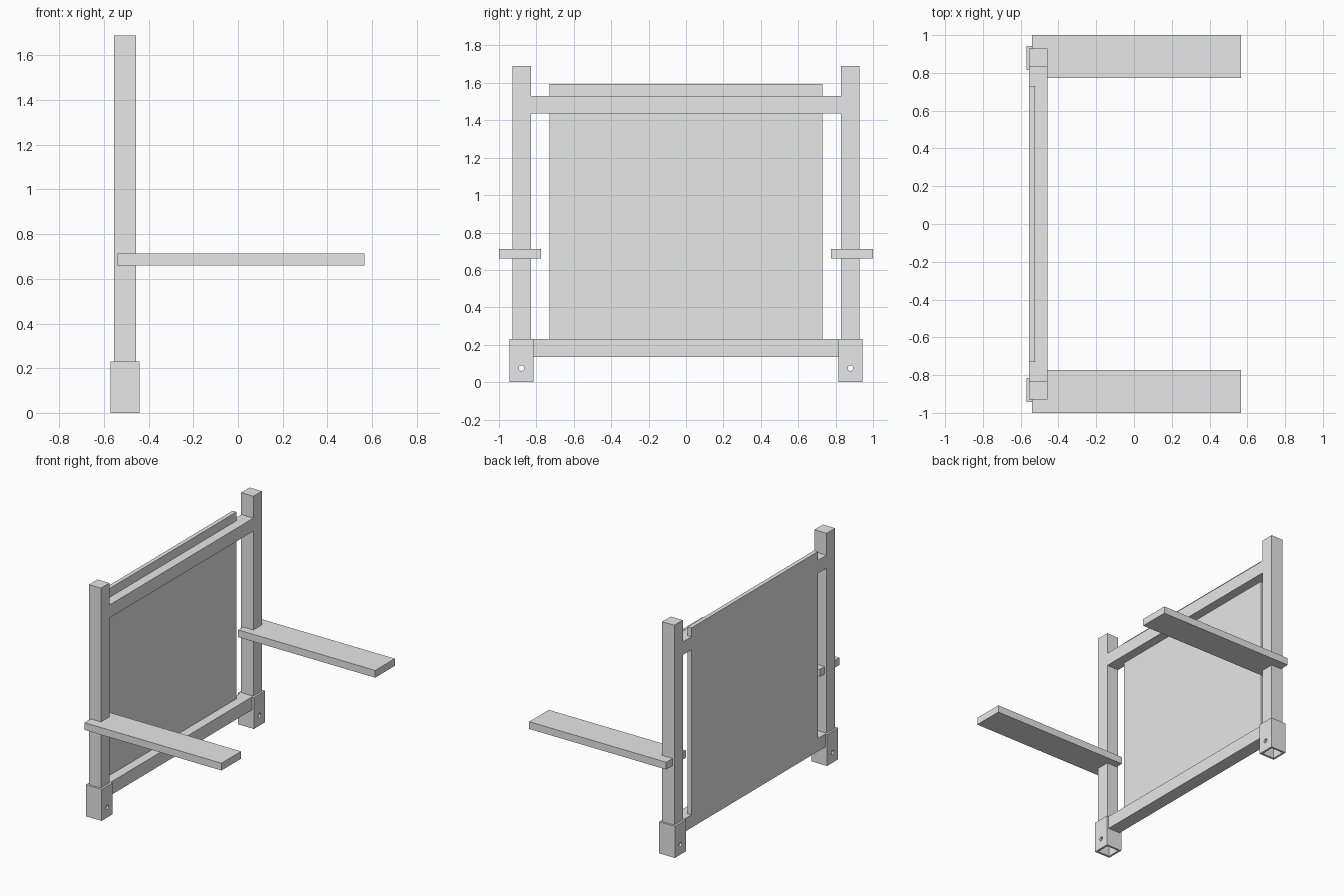
import bpy
import math
from mathutils import Vector

cube = bpy.data.objects.get("Cube")
if cube:
    bpy.data.objects.remove(cube, do_unlink=True)

grey = bpy.data.materials.new("plain grey")
grey.use_nodes = True
grey.diffuse_color = (0.8, 0.8, 0.8, 1)
grey.node_tree.nodes["Principled BSDF"].inputs["Base Color"].default_value = (0.8, 0.8, 0.8, 1)


def box(name, x, y, z):
    """Box spanning the given (low, high) ranges."""
    lo, hi = Vector((x[0], y[0], z[0])), Vector((x[1], y[1], z[1]))
    bpy.ops.mesh.primitive_cube_add(size=1, location=(lo + hi) / 2)
    ob = bpy.context.object
    ob.name = name
    ob.scale = hi - lo
    bpy.ops.object.transform_apply(location=False, rotation=False, scale=True)
    ob.data.materials.append(grey)
    return ob


def cut(target, cutter):
    """Subtract the cutter and discard it."""
    mod = target.modifiers.new("cut", 'BOOLEAN')
    mod.operation = 'DIFFERENCE'
    mod.solver = 'EXACT'
    mod.object = cutter
    bpy.context.view_layer.objects.active = target
    bpy.ops.object.modifier_apply(modifier=mod.name)
    bpy.data.objects.remove(cutter, do_unlink=True)


def around(centre, half):
    return (centre - half, centre + half)


POST_X, POST_Y = -0.506, 0.879
POST_HALF, SOCKET_HALF = 0.049, 0.064
SOCKET_TOP, BORE_TOP = 0.23, 0.13
post_span = around(POST_X, POST_HALF)

for side, s in (("front", -1), ("back", 1)):
    y = s * POST_Y
    # Upright post
    box(side + "_post", post_span, around(y, POST_HALF), (BORE_TOP, 1.69))

    # Hollow foot socket with a bolt hole through both walls
    socket = box(side + "_socket", around(POST_X, SOCKET_HALF),
                 around(y, SOCKET_HALF), (0, SOCKET_TOP))
    cut(socket, box("bore", post_span, around(y, POST_HALF), (-0.1, BORE_TOP)))
    bpy.ops.mesh.primitive_cylinder_add(vertices=24, radius=0.015, depth=0.4,
                                        location=(POST_X, y, 0.075),
                                        rotation=(0, math.pi / 2, 0))
    cut(socket, bpy.context.object)

    # Flat arm running forward from the post
    box(side + "_arm", (-0.54, 0.567), around(s * 0.887, 0.113), (0.66, 0.713))

# Cross rails between the posts
inner = POST_Y - POST_HALF
box("top_rail", post_span, (-inner, inner), (1.435, 1.53))
box("bottom_rail", post_span, (-inner, inner), (0.135, SOCKET_TOP))

# Thin panel flush with the outer face of the rails
box("panel", (post_span[0], -0.525), (-0.731, 0.731), (0.2, 1.595))
